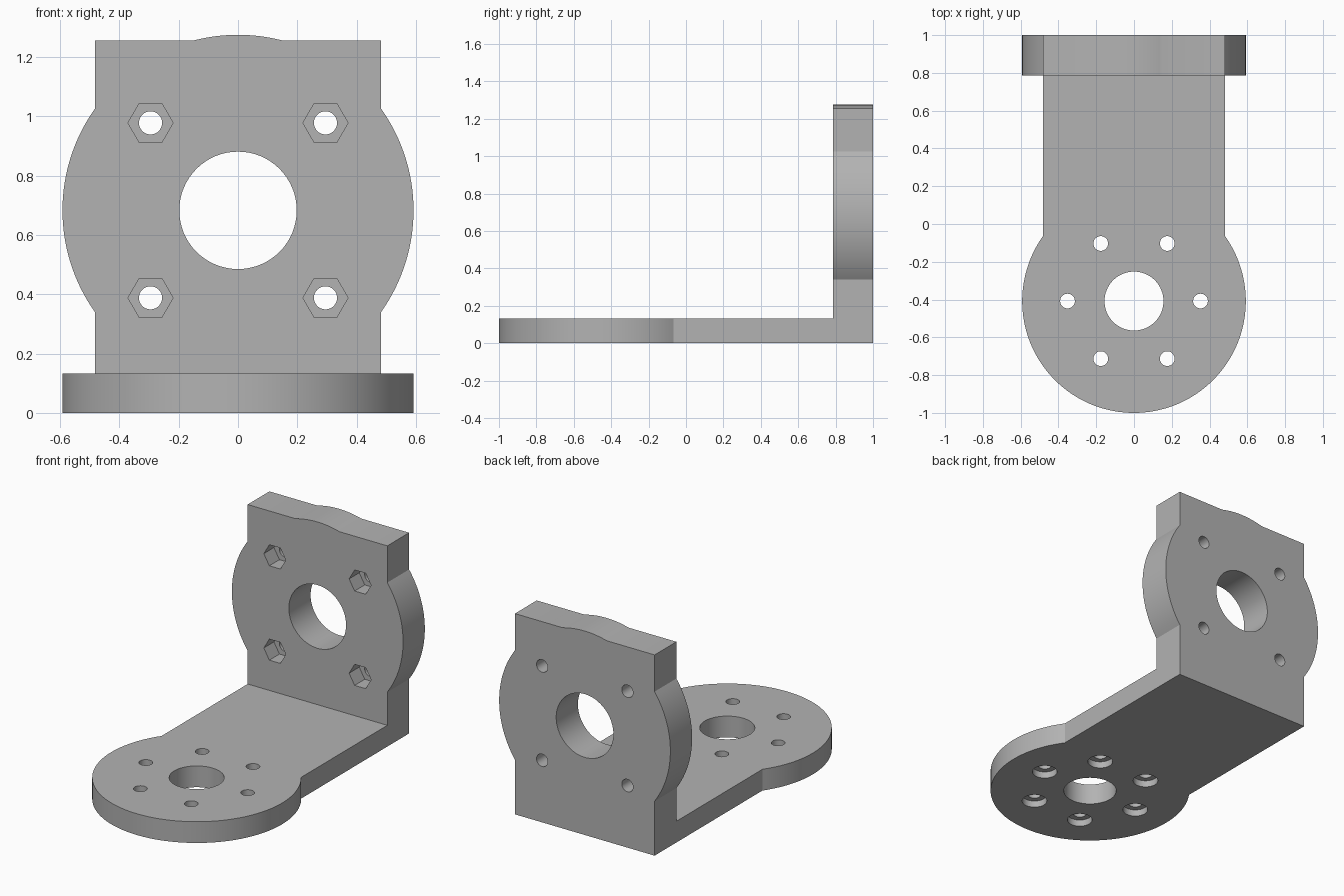
import bpy
import bmesh
import math
from mathutils import Matrix, Vector

if "Cube" in bpy.data.objects:
    bpy.data.objects.remove(bpy.data.objects["Cube"], do_unlink=True)

R = 0.592            # round flange radius
W = 0.483            # half width of the straight part
T = 0.133            # base thickness
Y_FACE = 0.785       # front face of the upright
BASE_Y = -0.408      # centre of the base flange
UP_Z = 0.683         # centre of the upright flange
UPRIGHT = Matrix.Rotation(math.radians(90), 4, "X")   # local y -> z, local z -> -y

grey = bpy.data.materials.new("plain grey")
grey.use_nodes = True
grey.diffuse_color = (0.45, 0.45, 0.45, 1)
grey.node_tree.nodes["Principled BSDF"].inputs["Base Color"].default_value = grey.diffuse_color


def arc(cy, start, end, steps):
    angles = [start + (end - start) * i / steps for i in range(steps + 1)]
    return [(R * math.cos(a), cy + R * math.sin(a)) for a in angles]


def prism(name, outline, low, high, matrix=Matrix()):
    """Extrude a closed 2D outline from low to high."""
    bm = bmesh.new()
    face = bm.faces.new([bm.verts.new((x, y, low)) for x, y in outline])
    top = bmesh.ops.extrude_face_region(bm, geom=[face])["geom"]
    moved = [v for v in top if isinstance(v, bmesh.types.BMVert)]
    bmesh.ops.translate(bm, verts=moved, vec=Vector((0, 0, high - low)))
    bmesh.ops.recalc_face_normals(bm, faces=bm.faces)
    bm.transform(matrix)
    mesh = bpy.data.meshes.new(name)
    bm.to_mesh(mesh)
    bm.free()
    mesh.materials.append(grey)
    obj = bpy.data.objects.new(name, mesh)
    bpy.context.collection.objects.link(obj)
    return obj


def ngon(x, y, r, sides):
    return [(x + r * math.cos(math.tau * i / sides),
             y + r * math.sin(math.tau * i / sides)) for i in range(sides)]


def combine(body, other, operation):
    mod = body.modifiers.new(operation.title(), "BOOLEAN")
    mod.operation = operation
    mod.solver = "EXACT"
    mod.object = other
    other.hide_render = True
    bpy.context.view_layer.objects.active = body
    bpy.ops.object.modifier_apply(modifier=mod.name)
    bpy.data.objects.remove(other, do_unlink=True)


# Base plate: round front flange running back into a straight strip
side = math.acos(W / R)
bracket = prism("bracket", [(W, 1), (-W, 1)] + arc(BASE_Y, math.pi - side, math.tau + side, 96), 0, T)

# Upright plate: square corners with round bulges on the sides and the top
crown_z = 1.255
crown = math.asin((crown_z - UP_Z) / R)
outline = ([(-W, 0.04), (W, 0.04)] + arc(UP_Z, -side, side, 32) + [(W, crown_z)]
           + arc(UP_Z, crown, math.pi - crown, 16) + [(-W, crown_z)]
           + arc(UP_Z, math.pi - side, math.pi + side, 32))
combine(bracket, prism("upright_plate", outline, -1, -Y_FACE, UPRIGHT), "UNION")

# Base holes: centre bore and a ring of six holes, counterbored underneath
combine(bracket, prism("base_bore", ngon(0, BASE_Y, 0.156, 64), -0.1, 0.3), "DIFFERENCE")
for i in range(6):
    a = math.tau * i / 6
    x, y = 0.352 * math.cos(a), BASE_Y + 0.352 * math.sin(a)
    combine(bracket, prism("base_hole", ngon(x, y, 0.039, 32), -0.1, 0.3), "DIFFERENCE")
    combine(bracket, prism("counterbore", ngon(x, y, 0.074, 32), -0.1, 0.042), "DIFFERENCE")

# Upright holes: centre bore and four bolt holes with hexagonal nut pockets
combine(bracket, prism("upright_bore", ngon(0, UP_Z, 0.198, 64), -1.2, -0.6, UPRIGHT), "DIFFERENCE")
for sx in (-1, 1):
    for sz in (-1, 1):
        x, z = 0.295 * sx, UP_Z + 0.295 * sz
        combine(bracket, prism("bolt_hole", ngon(x, z, 0.039, 32), -1.2, -0.6, UPRIGHT), "DIFFERENCE")
        combine(bracket, prism("nut_pocket", ngon(x, z, 0.076, 6), -Y_FACE - 0.1, -0.6, UPRIGHT), "DIFFERENCE")

# Smooth round walls, crisp edges
bpy.ops.object.select_all(action="DESELECT")
bracket.select_set(True)
bpy.context.view_layer.objects.active = bracket
bpy.ops.object.shade_smooth_by_angle(angle=math.radians(20))
